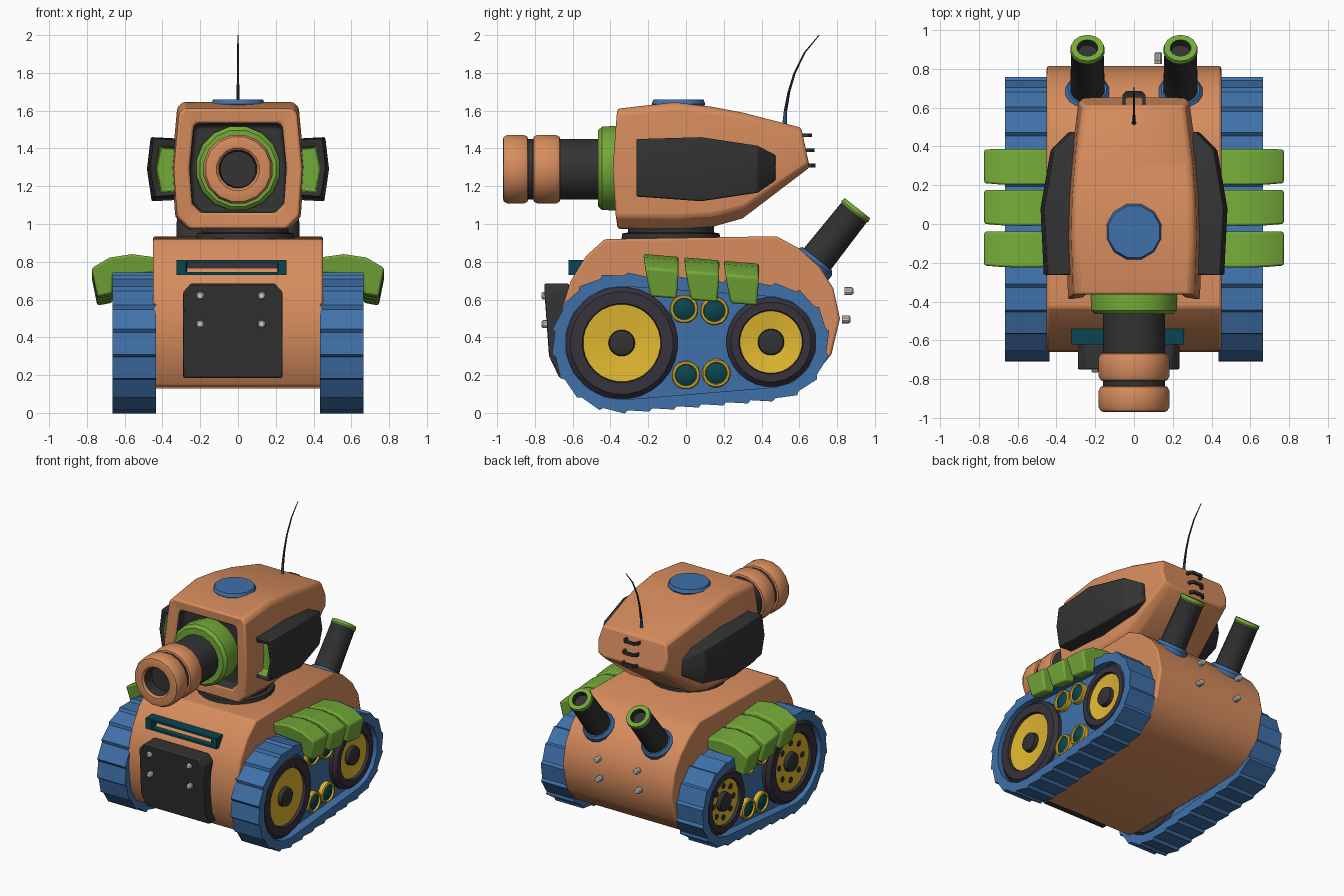
import bpy, bmesh, math
from mathutils import Vector

if "Cube" in bpy.data.objects:
    bpy.data.objects.remove(bpy.data.objects["Cube"])

COLOURS = {"orange": (.68, .265, .11), "blue": (.05, .165, .40), "green": (.175, .40, .04),
           "charcoal": (.033, .033, .033), "tyre": (.038, .032, .045), "yellow": (.75, .48, .03),
           "teal": (.003, .06, .08), "silver": (.6, .6, .6)}
MATS = {}
for n, c in COLOURS.items():
    MATS[n] = bpy.data.materials.new(n)
    MATS[n].diffuse_color = (*c, 1)


def loft(name, rings, cols, closed=False, mirror=False, bevel=0):
    """Skin rings of points. cols: one colour, or first cap + each band + last cap."""
    if isinstance(cols, str):
        cols = [cols] * (len(rings) + 1)
    used = list(dict.fromkeys(cols))
    bm = bmesh.new()
    vs = [[bm.verts.new(p) for p in r] for r in rings]
    k, n = len(vs[0]), len(vs)
    for i in range(n if closed else n - 1):
        a, b = vs[i], vs[(i + 1) % n]
        for j in range(k):
            f = bm.faces.new((a[j], a[(j + 1) % k], b[(j + 1) % k], b[j]))
            f.material_index = used.index(cols[i + 1])
    if not closed:
        bm.faces.new(vs[0]).material_index = used.index(cols[0])
        bm.faces.new(vs[-1]).material_index = used.index(cols[-1])
    bmesh.ops.recalc_face_normals(bm, faces=bm.faces)
    me = bpy.data.meshes.new(name)
    bm.to_mesh(me)
    bm.free()
    for c in used:
        me.materials.append(MATS[c])
    ob = bpy.data.objects.new(name, me)
    bpy.context.collection.objects.link(ob)
    if bevel:
        m = ob.modifiers.new("bevel", 'BEVEL')
        m.width, m.segments, m.limit_method, m.angle_limit = bevel, 2, 'ANGLE', math.radians(35)
    if mirror:
        ob.modifiers.new("mirror", 'MIRROR')
    return ob


def prism(name, prof, axis, lo, hi, col, **kw):
    put = {'x': lambda a, b, h: (h, a, b), 'y': lambda a, b, h: (a, h, b), 'z': lambda a, b, h: (a, b, h)}[axis]
    return loft(name, [[put(a, b, h) for a, b in prof] for h in (lo, hi)], col, **kw)


def lathe(name, origin, direction, prof, cols, n=16, **kw):
    """prof: (distance along the axis, radius)."""
    q = Vector(direction).to_track_quat('Z', 'Y')
    rings = []
    for h, r in prof:
        rings.append([Vector(origin) + q @ Vector((r * math.cos(2 * math.pi * (i + .5) / n),
                      r * math.sin(2 * math.pi * (i + .5) / n), h)) for i in range(n)])
    return loft(name, rings, cols, **kw)


# Hull: rounded side profile
prism("hull", [(-.43, .92), (-.53, .83), (-.61, .70), (-.655, .56), (-.66, .42), (-.64, .26), (-.57, .14),
               (.52, .13), (.68, .2), (.77, .31), (.815, .5), (.78, .66), (.71, .77), (.60, .87), (.48, .935)],
      'x', -.45, .45, "orange", bevel=.012)

# Front plate, bent inwards at its foot, with rivets
plate = prism("front_plate", [(-.29, .30), (-.29, .64), (-.25, .685), (.195, .685), (.235, .64), (.235, .30),
                              (.235, .185), (-.29, .185)], 'y', -.75, -.62, "charcoal", bevel=.008)
for v in plate.data.vertices:
    v.co.y += {True: .06, False: 0}[v.co.z < .2] + (.02 if v.co.z < .35 else 0)
for x in (-.2, .125):
    for z, yb in ((.62, .86), (.47, .845)):
        lathe("front_rivet", (x, -.735, z), (0, -1, 0), [(0, .021), (.022, .021), (.03, .014)], "silver", 10)
        lathe("rear_bolt", (x, yb - .02, z + .025), (0, 1, 0), [(0, .021), (.038, .021), (.046, .014)], "silver", 10)


# Vision slot
def rect(x0, x1, z0, z1, y):
    return [(x0, y, z0), (x1, y, z0), (x1, y, z1), (x0, y, z1)]


loft("vision_slot", [rect(-.27, .21, .747, .795, -.57), rect(-.275, .212, .745, .797, -.622),
                     rect(-.325, .257, .73, .81, -.622), rect(-.325, .257, .73, .81, -.48)],
     ["tyre", "teal", "teal", "teal", "teal"])

# Tracks: belt around two unequal wheels
F, B = Vector((-.34, .37)), Vector((.45, .375))


def belt(off, count):
    """Points and outward normals spaced evenly round the belt."""
    r1, r2, d = .36 - off, .30 - off, (B - F).length
    phi = math.acos((r1 - r2) / d)
    run = d * math.sin(phi)
    a2, a1 = 2 * phi * r2, (2 * math.pi - 2 * phi) * r1
    total, out = a1 + a2 + 2 * run, []
    for i in range(count):
        s = total * i / count
        if s < a2:
            c, r, a = B, r2, -phi + s / r2
        elif s < a2 + run:
            t, a = (s - a2) / run, phi
            c, r = B.lerp(F, t), r2 + (r1 - r2) * t
        elif s < a2 + run + a1:
            c, r, a = F, r1, phi + (s - a2 - run) / r1
        else:
            t, a = (s - a2 - run - a1) / run, -phi
            c, r = F.lerp(B, t), r1 + (r2 - r1) * t
        nrm = Vector((math.cos(a), math.sin(a)))
        out.append((c + nrm * r, nrm))
    return out


PADS = 28
rings = []
for i, (p, nrm) in enumerate(belt(0, PADS * 8)):
    if i % 8 in (0, 7):      # each tread pad is slightly raised at its trailing end
        o, q = p + nrm * (.014 if i % 8 else -.002), p - nrm * .06
        rings.append([(.435, *q), (.665, *q), (.665, *o), (.435, *o)])
loft("track_belt", rings, "blue", closed=True, mirror=True)
prism("track_side_plate", [tuple(p) for p, _ in belt(.04, 40)], 'x', .47, .6, "blue", mirror=True)

# Road wheels with tyre, yellow disc and hub
for nm, c, R, r in (("front_wheel", F, .297, .205), ("rear_wheel", B, .237, .165)):
    lathe(nm, (0, *c), (1, 0, 0), [(.45, r), (.45, R - .02), (.47, R), (.625, R), (.65, R - .025), (.65, r + .005),
          (.63, r), (.615, .07), (.645, .065), (.65, .05)],
          ["yellow"] + ["tyre"] * 6 + ["yellow"] + ["charcoal"] * 3, 28, mirror=True)
    for k in range(8):       # holes appear on the left side only
        a = math.pi * k / 4
        m = (r + .07) / 2
        lathe("wheel_hole", (-.6, c.x + m * math.cos(a), c.y + m * math.sin(a)), (-1, 0, 0),
              [(0, .021), (.028, .021)], "charcoal", 10)

# Small rollers
for y, z in ((-.01, .55), (.15, .54), (0, .2), (.16, .21)):
    lathe("roller", (0, y, z), (1, 0, 0), [(.57, .076), (.63, .076), (.637, .07), (.637, .06), (.625, .056), (.64, .03)],
          ["yellow"] * 5 + ["teal"] * 2, 16, mirror=True)

# Armoured fender pads, tapering downwards and stepping back
for y0 in (-.13, .085, .295):
    pad = prism("fender_pad", [(.43, .80), (.56, .818), (.68, .80), (.775, .745), (.745, .595), (.665, .61),
                               (.66, .70), (.43, .72)], 'y', -.093, .093, "green", mirror=True, bevel=.012)
    for v in pad.data.vertices:
        v.co.y = y0 + v.co.y * (1 - max(0, .78 - v.co.z) * 1.3) + (.78 - v.co.z) * .06
        v.co.z -= .085 * (v.co.y - .05)

# Exhausts
for x in (-.24, .24):
    d = (0, .62, .785)
    lathe("exhaust_collar", (x, .64, .745), d, [(0, .115), (.07, .115), (.09, .1)], "blue", 14)
    lathe("exhaust_pipe", (x, .66, .77), d, [(0, .092), (.37, .085), (.378, .09), (.40, .086), (.40, .054), (.36, .05)],
          ["charcoal", "charcoal", "green", "green", "green", "charcoal", "charcoal"], 14)

# Turret ring
lathe("turret_ring", (.04, -.08, .91), (0, 0, 1), [(0, .265), (.04, .26), (.045, .23), (.11, .23)], "charcoal", 24)


# Turret shell: lofted sections, front opening sunk in
def shell(y, w, zb, zt, lean=0., bow=0.):
    half = [(.76, 0), (.95, .1), (1, .5), (.92, .96), (.84, 1)]
    pts = [(w * a, t) for a, t in half] + [(-w * a, t) for a, t in reversed(half)]
    return [(x, y + lean * t - bow * (1 - (2 * t - 1) ** 2), zb + (zt - zb) * t) for x, t in pts]


loft("turret", [shell(-.30, .25, 1.07, 1.52), shell(-.355, .255, 1.06, 1.535, 0, .022),
                shell(-.365, .34, .975, 1.61, 0, .025), shell(-.06, .35, .97, 1.645),
                shell(.14, .345, .985, 1.62), shell(.30, .33, 1.03, 1.59), shell(.655, .285, 1.30, 1.51, -.045)],
     ["charcoal", "charcoal"] + ["orange"] * 6, bevel=.022)


# Side pods with green front recess
def pod(y, xi, xo, zb, zt):
    m = (zb + zt) / 2
    return [(xi, y, zb + .01), (xo - .025, y, zb), (xo, y, m), (xo - .02, y, zt), (xi, y, zt - .01)]


loft("side_pod", [pod(-.19, .29, .43, 1.175, 1.405), pod(-.25, .28, .435, 1.17, 1.41), pod(-.265, .27, .465, 1.145, 1.45),
                  pod(.08, .27, .482, 1.12, 1.46), pod(.38, .27, .43, 1.165, 1.415), pod(.475, .26, .335, 1.23, 1.365)],
     ["green", "green"] + ["charcoal"] * 5, mirror=True, bevel=.008)

# Gun: collar, barrel and two-ring muzzle
lathe("gun_collar", (0, 0, 1.295), (0, -1, 0), [(.29, .215), (.38, .228), (.445, .225), (.465, .205), (.465, .15)],
      "green", 16)
lathe("gun_barrel", (0, 0, 1.29), (0, -1, 0), [(.40, .163), (.845, .163)], "charcoal", 16)
lathe("muzzle_rear_ring", (0, 0, 1.29), (0, -1, 0), [(.665, .16), (.67, .176), (.69, .186), (.785, .186), (.805, .176),
      (.81, .16)], "orange", 16)
lathe("muzzle_front_ring", (0, 0, 1.29), (0, -1, 0), [(.835, .16), (.84, .176), (.86, .186), (.945, .186), (.965, .174),
      (.97, .155), (.968, .115), (.955, .102), (.88, .095)], ["orange"] * 8 + ["charcoal"] * 2, 16)

# Hatch, antenna and rear rungs
lathe("hatch", (0, -.04, 1.6), (0, 0, 1), [(0, .13), (.035, .147), (.06, .137)], "blue", 12)
path = [(.52, 1.5, .013), (.527, 1.6, .009), (.545, 1.7, .007), (.575, 1.8, .006), (.63, 1.91, .005), (.705, 2.0, .003)]
loft("antenna", [[(r * math.cos(k * math.pi / 4), y + r * math.sin(k * math.pi / 4), z) for k in range(8)]
                 for y, z, r in path], ["blue"] * 2 + ["tyre"] * 5)
for z, y in ((1.47, .668), (1.39, .68), (1.31, .685)):
    prism("rear_rung", [(-.06, y - .06), (-.06, y - .02), (-.04, y), (.04, y), (.06, y - .02), (.06, y - .06),
                        (.045, y - .06), (.045, y - .025), (.035, y - .016), (-.035, y - .016), (-.045, y - .025),
                        (-.045, y - .06)], 'z', z - .01, z + .01, "charcoal")

# Smooth shading, keeping hard edges
for ob in bpy.context.collection.objects:
    ob.select_set(True)
    bpy.context.view_layer.objects.active = ob
bpy.ops.object.shade_smooth_by_angle(angle=math.radians(35))

for m in bpy.data.materials:
    if m.users and not m.is_grease_pencil:
        m.use_nodes = True
        m.node_tree.nodes["Principled BSDF"].inputs["Base Color"].default_value = m.diffuse_color
